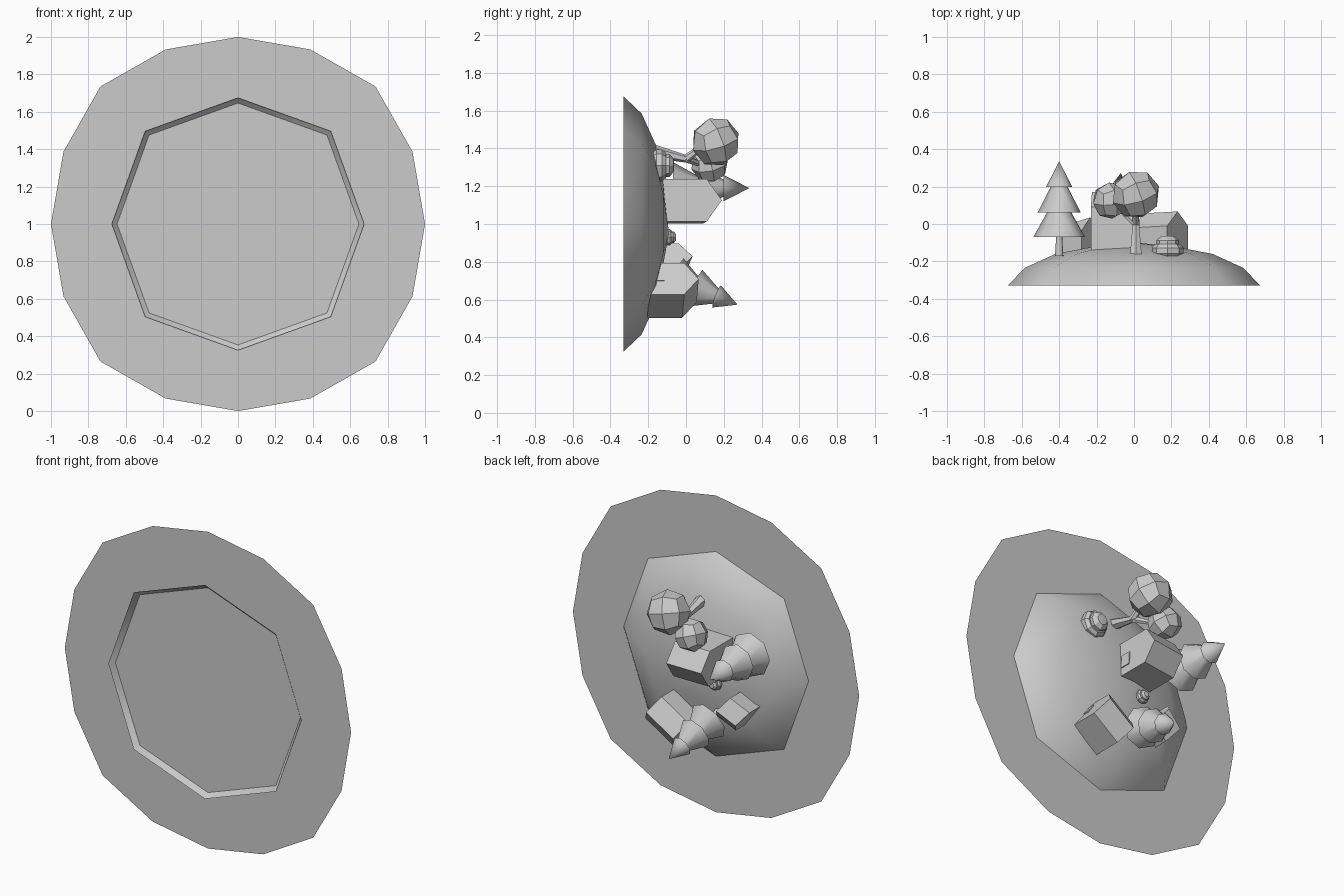
import bpy, bmesh, math
from mathutils import Vector, Matrix

if "Cube" in bpy.data.objects:
    bpy.data.objects.remove(bpy.data.objects["Cube"])


def make(name, verts, faces, smooth=False):
    bm = bmesh.new()
    vs = [bm.verts.new(v) for v in verts]
    for f in faces:
        bm.faces.new([vs[i] for i in f])
    bmesh.ops.recalc_face_normals(bm, faces=bm.faces)
    me = bpy.data.meshes.new(name)
    bm.to_mesh(me)
    bm.free()
    ob = bpy.data.objects.new(name, me)
    bpy.context.collection.objects.link(ob)
    for p in me.polygons:
        p.use_smooth = smooth
    return ob


def ring(r, y, n, cx=0, cz=1, bulge=0.04):
    pts = []
    for i in range(n):
        t = 2 * math.pi * i / n
        k = r * (1 + bulge * math.sin(2 * t) ** 4)
        pts.append((cx + k * math.cos(t), y, cz + k * math.sin(t)))
    return pts


def dome(name, profile, n, tip, cx=0, cz=1, bulge=0.04, smooth=True):
    """Open-bottomed shell of rings around the y axis, closed by a tip."""
    verts = [p for r, y in profile for p in ring(r, y, n, cx, cz, bulge)] + [tip]
    faces = [(k * n + i, k * n + (i + 1) % n, (k + 1) * n + (i + 1) % n, (k + 1) * n + i)
             for k in range(len(profile) - 1) for i in range(n)]
    k = (len(profile) - 1) * n
    faces += [(k + i, k + (i + 1) % n, len(verts) - 1) for i in range(n)]
    return make(name, verts, faces, smooth)


def cone(name, a, b, r1, r2, n=8, angle=40):
    a, b = Vector(a), Vector(b)
    bpy.ops.mesh.primitive_cone_add(vertices=n, radius1=r1, radius2=r2,
                                    depth=(b - a).length, location=(a + b) / 2)
    ob = bpy.context.object
    ob.rotation_euler = (b - a).to_track_quat('Z', 'Y').to_euler()
    ob.name = name
    bpy.ops.object.shade_smooth_by_angle(angle=math.radians(angle + 10))
    return ob


def pine(name, base, tip, s):
    base, tip = Vector(base), Vector(tip)
    at = lambda f: base.lerp(tip, f)
    cone(name + "_trunk", at(0), at(0.25), 0.022 * s, 0.015 * s)
    cone(name + "_tier_low", at(0.2), at(0.47), 0.138 * s, 0.062 * s)
    cone(name + "_tier_mid", at(0.46), at(0.75), 0.115 * s, 0.04 * s)
    cone(name + "_tier_top", at(0.73), at(1), 0.07 * s, 0)


def house(name, x, z, ang, length, width, base, eave, peak, lean=0, door=None):
    t = math.radians(ang)
    d, p = Vector((math.cos(t), 0, math.sin(t))), Vector((-math.sin(t), 0, math.cos(t)))
    up = Vector((0, 1, 0))
    o = Vector((x, 0, z))
    h = width / 2
    prof = [(-h, base), (-h, eave), (0, peak), (h, eave), (h, base)]
    verts = [o + d * (e * length / 2) + p * w + up * (y + e * lean)
             for e in (-1, 1) for w, y in prof]
    faces = [(0, 1, 2, 3, 4), (5, 6, 7, 8, 9)]
    faces += [(i, (i + 1) % 5, (i + 1) % 5 + 5, i + 5) for i in range(5)]
    make(name, verts, faces)
    if door:
        w0, w1, y0, y1 = door
        q = [(w0, y0), (w1, y0), (w1, y1), (w0, y1)]
        verts = [o + d * (length / 2 + e) + p * w + up * (y + lean)
                 for e in (-0.01, 0.006) for w, y in q]
        make(name + "_door", verts, [(0, 1, 2, 3), (4, 5, 6, 7)] +
             [(i, (i + 1) % 4, (i + 1) % 4 + 4, i + 4) for i in range(4)])


def blob(name, loc, r, rot):
    """Cube rounded to a 24-faced ball."""
    bm = bmesh.new()
    bmesh.ops.create_cube(bm, size=2)
    bmesh.ops.subdivide_edges(bm, edges=bm.edges[:], cuts=1, use_grid_fill=True)
    for v in bm.verts:
        v.co = v.co.normalized() * r
    me = bpy.data.meshes.new(name)
    bm.to_mesh(me)
    bm.free()
    ob = bpy.data.objects.new(name, me)
    ob.location = loc
    ob.rotation_euler = [math.radians(a) for a in rot]
    bpy.context.collection.objects.link(ob)


# Water disc and island shell
make("water", ring(1, -0.30, 16), [tuple(range(16))])
dome("island", [(0.675, -0.33), (0.585, -0.235), (0.42, -0.16), (0.21, -0.12)],
     8, (-0.08, -0.09, 0.95))

# Pines
pine("pine_tall", (-0.4, -0.17, 1.19), (-0.4, 0.335, 1.19), 1)
pine("pine_leaning", (-0.13, -0.14, 0.735), (-0.07, 0.273, 0.573), 0.9)

# Houses
house("house_large", -0.11, 1.12, 3, 0.23, 0.225, -0.16, 0.10, 0.18, 0.01,
      (-0.06, 0.02, -0.11, -0.04))
house("house_right", 0.142, 0.648, 34, 0.22, 0.2, -0.2, -0.015, 0.062, 0.005,
      (-0.015, 0.055, -0.19, -0.12))
house("house_small", -0.29, 0.79, 35, 0.135, 0.165, -0.18, -0.055, 0.018, 0.017)

# Round tree with forked trunk
fork = (0.01, 0.0, 1.345)
cone("tree_trunk", (0.01, -0.17, 1.385), fork, 0.036, 0.02, 6)
cone("tree_branch_a", fork, (0.01, 0.1, 1.42), 0.022, 0.015, 6)
cone("tree_branch_b", fork, (-0.1, 0.1, 1.31), 0.02, 0.013, 6)
blob("canopy_large", (0.01, 0.158, 1.435), 0.133, (20, 10, 20))
blob("canopy_small", (-0.125, 0.125, 1.315), 0.1, (15, 20, 10))


# Layered bushes
def bush(name, x, y, z, s):
    prof = [(0.065, -0.055), (0.085, -0.03), (0.085, 0.0), (0.068, 0.02), (0.06, 0.02),
            (0.06, 0.04), (0.035, 0.062)]
    dome(name, [(r * s, y + h * s) for r, h in prof], 8,
         (x, y + 0.064 * s, z), x, z, 0, False)


bush("bush_large", 0.18, -0.127, 1.31, 1)
bush("bush_small", -0.14, -0.085, 0.93, 0.5)
